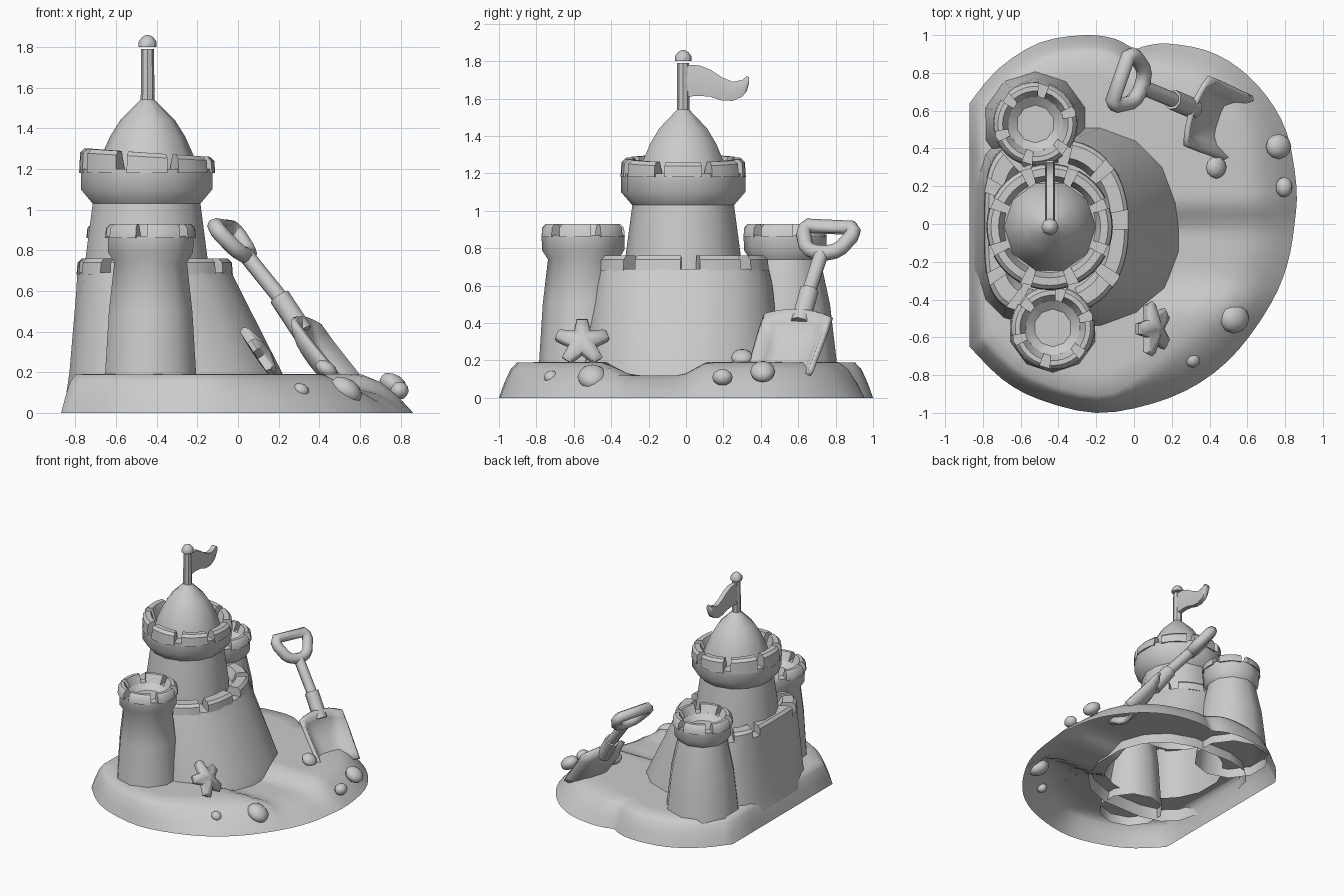
import bpy, bmesh, math
from mathutils import Vector, Matrix

cube = bpy.data.objects.get("Cube")
if cube:
    bpy.data.objects.remove(cube, do_unlink=True)

sand = bpy.data.materials.new("plain_grey")
sand.use_nodes = True
sand.diffuse_color = (0.6, 0.6, 0.6, 1)
sand.node_tree.nodes["Principled BSDF"].inputs["Base Color"].default_value = (0.6, 0.6, 0.6, 1)


def finish(obj, angle):
    obj.data.materials.append(sand)
    bpy.ops.object.select_all(action='DESELECT')
    obj.select_set(True)
    bpy.context.view_layer.objects.active = obj
    bpy.ops.object.shade_smooth_by_angle(angle=math.radians(angle))
    return obj


def to_object(name, bm, angle=40, frame=None):
    bmesh.ops.recalc_face_normals(bm, faces=bm.faces[:])
    mesh = bpy.data.meshes.new(name)
    bm.to_mesh(mesh)
    bm.free()
    obj = bpy.data.objects.new(name, mesh)
    bpy.context.collection.objects.link(obj)
    if frame:
        obj.matrix_world = frame
    return finish(obj, angle)


def loft(bm, rings, cap_first=False, cap_last=False):
    rows = [[bm.verts.new(p) for p in ring] for ring in rings]
    for a, b in zip(rows, rows[1:]):
        n = len(a)
        for i in range(n):
            bm.faces.new((a[i], a[(i + 1) % n], b[(i + 1) % n], b[i]))
    if cap_first:
        bm.faces.new(rows[0])
    if cap_last:
        bm.faces.new(rows[-1])


def direction(angle, boxy):
    # unit direction, optionally pushed out to a squarer back half
    c, s = math.cos(angle), math.sin(angle)
    power = (0.55 if c < 0 else 0.88) if boxy else 1
    return math.copysign(abs(c) ** power, c), math.copysign(abs(s) ** power, s)


def oval(cx, cy, z, rx, ry, sides, turn=0, boxy=False):
    dirs = [direction(math.tau * (i + turn) / sides, boxy) for i in range(sides)]
    return [(cx + rx * c, cy + ry * s, z) for c, s in dirs]


def lathe(name, cx, cy, profile, sides, turn=0, cap_first=False):
    bm = bmesh.new()
    loft(bm, [oval(cx, cy, z, r, r, sides, turn) for z, r in profile], cap_first, True)
    return to_object(name, bm)


def merlons(name, cx, cy, outer, depth, z0, z1, count, turn, gap, boxy=False, lean=0):
    # ring of curved blocks with narrow notches between them
    bm = bmesh.new()
    for k in range(count):
        sections = []
        for j in range(5):
            a = math.tau * (k + turn + gap / 2 + (1 - gap) * j / 4) / count
            c, s = direction(a, boxy)
            tilt = -lean * c
            ring = []
            for inset, z in ((0, z0), (0.005, z1 + tilt - 0.02), (0.025, z1 + tilt),
                             (depth - 0.035, z1 + tilt), (depth, z0)):
                ring.append((cx + (outer[0] - inset) * c, cy + (outer[1] - inset) * s, z))
            sections.append(ring)
        loft(bm, sections, True, True)
    return to_object(name, bm)


# sand base: two merging mounds, flat back edge, shallow valley, hollow under the castle
outline = [(-.87, -.65), (-.7, -.82), (-.5, -.93), (-.2, -1), (.1, -.95), (.35, -.84),
           (.55, -.67), (.72, -.43), (.81, -.22), (.85, 0), (.86, .2), (.81, .48), (.7, .68),
           (.55, .83), (.38, .92), (.18, .955), (.07, .945), (0, .93), (-.1, .98), (-.26, 1),
           (-.5, .96), (-.72, .82), (-.87, .64)]


def clamp(v):
    return max(0.0, min(1.0, v))


def ground(p, level):
    dip = clamp((p.y + 0.42) / 0.1) * clamp((0.11 - p.y) / 0.13) * clamp((p.x + 0.1) / 0.2)
    return (p.x, p.y, level * (1 - 0.37 * dip))


pts = [Vector(p) for p in outline]
edge = []
for i, (b, c) in enumerate(zip(pts, pts[1:])):
    a, d = pts[max(i - 1, 0)], pts[min(i + 2, len(pts) - 1)]
    for f in (0, 1 / 3, 2 / 3):
        bend = (c - a) * .5 * f * (1 - f) ** 2 - (d - b) * .5 * f * f * (1 - f)
        hold = (b - c) * f * (1 - f) * (1 - 2 * f)
        edge.append(b.lerp(c, f) + bend + hold)
edge += [pts[-1].lerp(pts[0], f) for f in (0, .2, .4, .6, .8)]

center, hole_center = Vector((-.15, 0)), Vector((-.3, 0))
shrink = []
for p in edge:
    wide = clamp((p.x + 0.12) / 0.45) * (1 - 0.4 * clamp((p.y - 0.3) / 0.4))
    shrink.append(0.095 + 0.15 * wide)
rings = []
for drop, level in ((0, 0), (0.3, 0.08), (0.65, 0.152), (1, 0.188)):
    crest = [center + (p - center) * (1 - drop * s) for p, s in zip(edge, shrink)]
    rings.append([ground(p, level) for p in crest])
for f in (0.25, 0.5, 0.75, 1):
    inner = [p.lerp(hole_center + (p - hole_center).normalized() * 0.45, f) for p in crest]
    rings.append([ground(p, 0.191) for p in inner])
bm = bmesh.new()
loft(bm, rings)
to_object("sand_base", bm, 50)

# castle wall, squarer at the back and sloping at the front, with a walkway on top
bm = bmesh.new()
sections = [(-.3, .1, .55, .55), (-.305, .2, .53, .53), (-.39, .6, .41, .485),
            (-.41, .69, .385, .465), (-.41, .69, .27, .35)]
loft(bm, [oval(x, -.015, z, rx, ry, 16, .5, True) for x, z, rx, ry in sections], cap_last=True)
to_object("castle_wall", bm)
merlons("wall_merlons", -.41, -.015, (.385, .465), .13, .68, .76, 9, .1, .25, boxy=True)

# main tower with flared crown, domed roof
lathe("main_tower", -.45, -.015,
      [(.6, .32), (.76, .308), (1.03, .272), (1.1, .332), (1.2, .332), (1.2, .22)], 14, .5)
merlons("main_tower_merlons", -.447, -.015, (.335, .335), .1, 1.18, 1.28, 8, .5, .22, lean=.02)
lathe("dome_roof", -.445, -.015,
      [(1.17, .25), (1.27, .225), (1.36, .185), (1.44, .135), (1.51, .065), (1.55, .025)], 10)

# flag pole, finial and flag
lathe("flag_pole", -.445, -.015, [(1.5, .034), (1.79, .032)], 8, cap_first=True)
lathe("pole_finial", -.445, -.015,
      [(1.8, .045), (1.825, .045), (1.848, .028), (1.86, .008)], 8, cap_first=True)
bm = bmesh.new()
sections = []
for y, low, high in ((0, 1.61, 1.78), (.07, 1.615, 1.778), (.13, 1.61, 1.755), (.19, 1.59, 1.715),
                     (.25, 1.588, 1.69), (.3, 1.61, 1.7), (.325, 1.64, 1.72), (.337, 1.68, 1.715)):
    sections.append([(-.445 + dx, y, z) for dx, z in
                     ((-.018, low), (.018, low), (.026, (low + high) / 2),
                      (.018, high), (-.018, high), (-.026, (low + high) / 2))])
loft(bm, sections, True, True)
to_object("flag", bm, 60)

# two side towers with hollow crowns
for side, cx, cy, foot in (("front", -.43, -.55, .235), ("back", -.522, .53, .275)):
    lathe(side + "_tower", cx, cy,
          [(.12, foot + .01), (.2, foot), (.5, foot * .6 + .075), (.74, .188), (.79, .22),
           (.87, .222), (.87, .15), (.83, .1)], 10, .5)
    merlons(side + "_tower_merlons", cx, cy, (.224, .224), .085, .86, .93, 6, .3, .24)

# toy shovel, built along its own axis: length, width, depth
along = Vector((.61, -.25, -.76)).normalized()
out = along.cross(Vector((.32, .95, -.03))).normalized()
across = out.cross(along)
frame = Matrix((along, across, out)).transposed().to_4x4()
frame.translation = (-.02, .75, .85)


def rod(name, points, radius, closed=False):
    curve = bpy.data.curves.new(name, 'CURVE')
    curve.dimensions = '3D'
    curve.bevel_depth = radius
    curve.bevel_resolution = 2
    curve.use_fill_caps = True
    spline = curve.splines.new('POLY')
    spline.points.add(len(points) - 1)
    for sp, p in zip(spline.points, points):
        sp.co = (*p, 1)
    spline.use_cyclic_u = closed
    spline.use_smooth = True
    curve.materials.append(sand)
    obj = bpy.data.objects.new(name, curve)
    bpy.context.collection.objects.link(obj)
    obj.matrix_world = frame


half = [(-.085, .12), (-.06, .138), (-.025, .136), (.055, .1), (.083, .07), (.097, .03)]
loop = [(t, s, 0) for t, s in half] + [(t, -s, 0) for t, s in reversed(half)]
rod("shovel_grip", loop, .041, True)
rod("shovel_shaft", [(.09, 0, 0), (.42, 0, 0)], .04)
rod("shovel_socket", [(.37, 0, 0), (.58, 0, -.02)], .054)

# scoop blade with raised sides and back
bm = bmesh.new()
rows = []
for i in range(8):
    f = i / 7
    row = []
    for j in range(9):
        g = j / 4 - 1
        t = .52 + .39 * f + .045 * g * g
        s = g * (.175 + .015 * (1 - f)) - .008
        rise = max(g ** 4, (1 - f) ** 4)
        row.append(bm.verts.new((t, s, -.065 + .09 * rise)))
    rows.append(row)
for a, b in zip(rows, rows[1:]):
    for j in range(8):
        bm.faces.new((a[j], a[j + 1], b[j + 1], b[j]))
blade = to_object("shovel_blade", bm, 60, frame)
thick = blade.modifiers.new("thickness", 'SOLIDIFY')
thick.thickness = .03
thick.offset = 0

# starfish leaning towards the wall
star = Matrix(((0, -.56, .83), (1, 0, 0), (0, .83, .56))).to_4x4()
star.translation = (.105, -.555, .3)
bm = bmesh.new()
rings = []
for scale, z in ((.35, -.03), (.93, -.025), (1, 0), (.88, .022), (.3, .045)):
    ring = []
    for k in range(5):
        for turn, r in ((-.2, .148), (.2, .148), (math.pi / 5, .078)):
            a = math.pi / 2 + k * math.tau / 5 + turn
            ring.append((r * scale * math.cos(a), r * scale * math.sin(a), z))
    rings.append(ring)
loft(bm, rings, True, True)
to_object("starfish", bm, 50, star)

# pebbles around the front edge
pebbles = [(.53, -.5, .11, .088, .08, .06), (.31, -.72, .11, .042, .04, .035),
           (.765, .41, .14, .075, .068, .05), (.795, .195, .11, .045, .055, .045),
           (.435, .3, .215, .06, .06, .04)]
for k, (x, y, z, sx, sy, sz) in enumerate(pebbles):
    bm = bmesh.new()
    bmesh.ops.create_icosphere(bm, subdivisions=2, radius=1)
    bmesh.ops.scale(bm, vec=(sx, sy, sz), verts=bm.verts[:])
    pose = Matrix.Translation((x, y, z)) @ Matrix.Rotation(.6, 4, 'Y')
    to_object(f"pebble_{k + 1}", bm, 60, pose)
